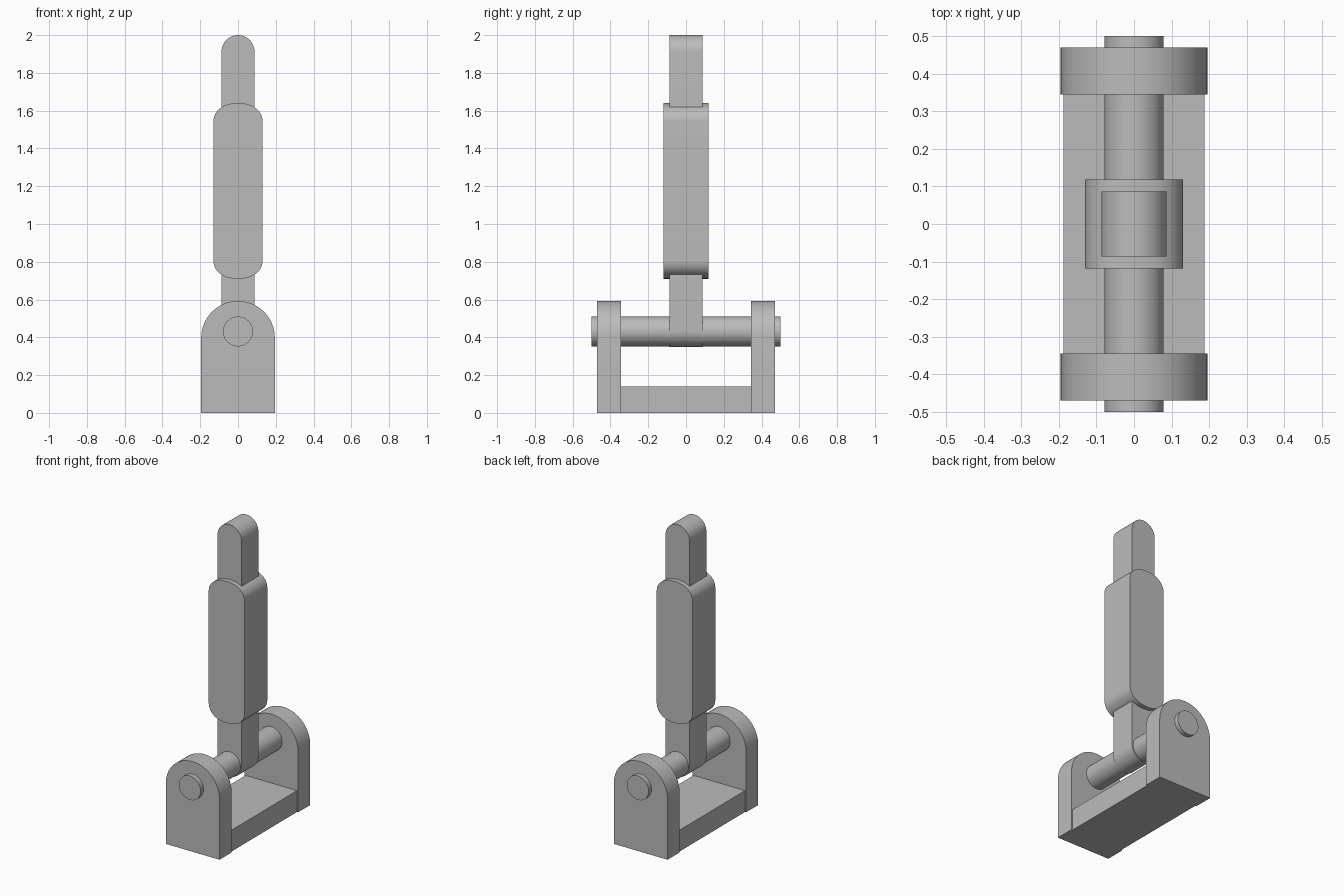
import bpy, math

cube = bpy.data.objects.get("Cube")
if cube:
    bpy.data.objects.remove(cube, do_unlink=True)

metal = bpy.data.materials.new("plain_grey")
metal.use_nodes = True
grey = (0.5, 0.5, 0.5, 1)
metal.diffuse_color = grey
metal.node_tree.nodes["Principled BSDF"].inputs["Base Color"].default_value = grey


def arc(half_width, height, centre_z, power=2, steps=32):
    """Half superellipse in x-z, from right to left; negative height gives the lower end."""
    points = []
    for i in range(steps + 1):
        a = math.pi * i / steps
        c, s = math.cos(a), math.sin(a)
        x = half_width * math.copysign(abs(c) ** (2 / power), c)
        points.append((x, centre_z + height * max(s, 0) ** (2 / power)))
    return points


def extrude(name, profile, y0, y1):
    """Extrude an x-z outline along y."""
    n = len(profile)
    verts = [(x, y, z) for y in (y0, y1) for x, z in profile]
    faces = [tuple(range(n)), tuple(reversed(range(n, 2 * n)))]
    faces += [(i, i + n, (i + 1) % n + n, (i + 1) % n) for i in range(n)]
    mesh = bpy.data.meshes.new(name)
    mesh.from_pydata(verts, [], faces)
    mesh.materials.append(metal)
    obj = bpy.data.objects.new(name, mesh)
    bpy.context.collection.objects.link(obj)
    bpy.ops.object.select_all(action="DESELECT")
    obj.select_set(True)
    bpy.context.view_layer.objects.active = obj
    # Outward normals, then smooth rounded ends with sharp rims
    bpy.ops.object.mode_set(mode="EDIT")
    bpy.ops.mesh.select_all(action="SELECT")
    bpy.ops.mesh.normals_make_consistent(inside=False)
    bpy.ops.object.mode_set(mode="OBJECT")
    bpy.ops.object.shade_smooth_by_angle(angle=math.radians(40))
    return obj


def capsule(half_width, end_height, low, high, power=2):
    """Outline with a rounded end at the top and the bottom."""
    top = arc(half_width, end_height, high - end_height, power)
    bottom = arc(half_width, -end_height, low + end_height, power)
    return top + bottom[::-1]


# Bracket: base plate and two arched uprights
extrude("base_plate", [(-0.187, 0), (0.187, 0), (0.187, 0.14), (-0.187, 0.14)], -0.35, 0.35)
arch = [(-0.195, 0), (0.195, 0)] + arc(0.195, 0.195, 0.397)
extrude("front_upright", arch, -0.47, -0.345)
extrude("back_upright", arch, 0.345, 0.47)

# Pivot pin through both uprights
pin = arc(0.079, 0.079, 0.431) + arc(0.079, -0.079, 0.431)[-2:0:-1]
extrude("pivot_pin", pin, -0.5, 0.5)

# Lever arm with the thicker grip around it
extrude("lever_arm", capsule(0.087, 0.087, 0.348, 2.0), -0.087, 0.087)
extrude("grip", capsule(0.13, 0.1, 0.71, 1.64, 2.2), -0.118, 0.118)
